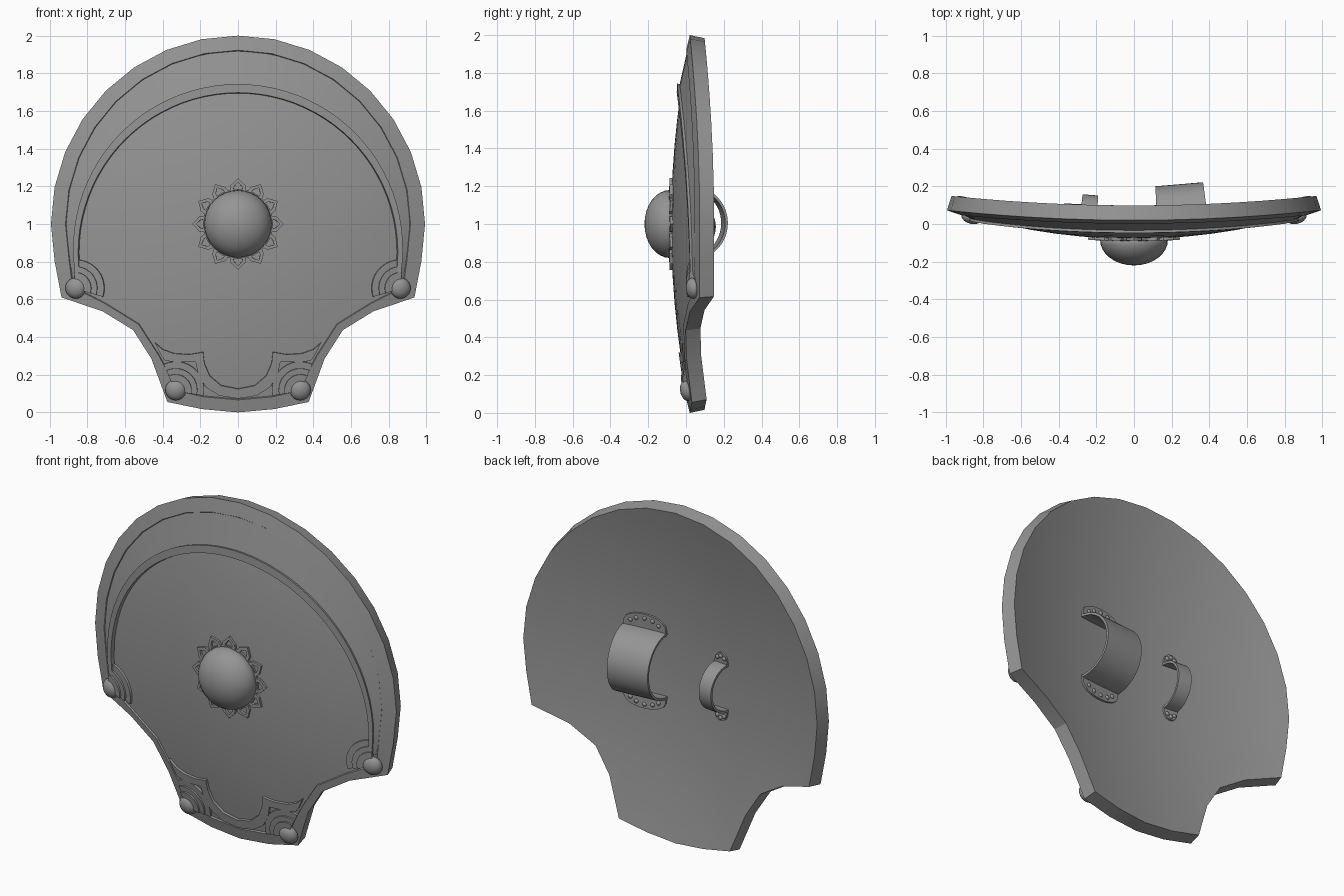
import bpy, bmesh
from math import sin, cos, radians, pi
from mathutils import Vector

if "Cube" in bpy.data.objects:
    bpy.data.objects.remove(bpy.data.objects["Cube"])

# Dark grey metal
metal = bpy.data.materials.new("dark_metal")
metal.diffuse_color = (0.3, 0.3, 0.3, 1)
metal.use_nodes = True
metal.node_tree.nodes["Principled BSDF"].inputs["Base Color"].default_value = metal.diffuse_color


def surf(x, z, h=0.0):
    """Point on the curved shield face, moved h along its normal (+h = backwards)."""
    n = Vector((-0.32 * x, 1, -0.21 * (z - 1))).normalized()
    return Vector((x, -0.085 + 0.16 * x * x + 0.105 * (z - 1) ** 2, z)) + n * h


def finish(name, bm, mirror=False, angle=30):
    bmesh.ops.recalc_face_normals(bm, faces=bm.faces)
    me = bpy.data.meshes.new(name)
    bm.to_mesh(me)
    bm.free()
    me.materials.append(metal)
    ob = bpy.data.objects.new(name, me)
    bpy.context.collection.objects.link(ob)
    if mirror:
        ob.modifiers.new("mirror", 'MIRROR')
    bpy.ops.object.select_all(action='DESELECT')
    ob.select_set(True)
    bpy.context.view_layer.objects.active = ob
    bpy.ops.object.shade_smooth_by_angle(angle=radians(angle))
    return ob


def tubes(name, items, mirror=False):
    """Each item is a set of equally long (x, z, h) polylines, wrapped into a closed bar."""
    bm = bmesh.new()
    for lines in items:
        rows = [[bm.verts.new(surf(*p)) for p in line] for line in lines]
        n = len(rows)
        for i in range(n):
            a, b = rows[i], rows[(i + 1) % n]
            for j in range(len(a) - 1):
                bm.faces.new((a[j], a[j + 1], b[j + 1], b[j]))
        bm.faces.new([r[0] for r in rows])
        bm.faces.new([r[-1] for r in rows][::-1])
    return finish(name, bm, mirror)


def at(pts, h):
    return [(x, z, h) for x, z in pts]


def band(a, b, top, base=0.01):
    """Raised strip between two (x, z) polylines."""
    return [at(a, base), at(a, top), at(b, top), at(b, base)]


def arc(cx, cz, r, a0, a1, n):
    return [(cx + r * cos(radians(a0 + (a1 - a0) * i / n)),
             cz + r * sin(radians(a0 + (a1 - a0) * i / n))) for i in range(n + 1)]


def studs(name, spots, r, depth, h, mirror=False, seg=16, inside=0.02):
    """Flattened balls on the shield surface; the buried half is kept shallow."""
    bm = bmesh.new()
    for x, z in spots:
        res = bmesh.ops.create_uvsphere(bm, u_segments=seg, v_segments=seg // 2, radius=1)
        q = (surf(x, z, 1) - surf(x, z)).to_track_quat('Z', 'Y')
        for v in res['verts']:
            d = v.co.z * (depth if v.co.z < 0 or depth < inside else inside)
            v.co = q @ Vector((v.co.x * r, v.co.y * r, d)) + surf(x, z, h)
    return finish(name, bm, mirror, 60)


# Shield body: polygonal outline, raised rim, dished back
half = [(0.993 * sin(k * pi / 16), 1 + cos(k * pi / 16)) for k in range(10)]
half += [(0.937, 0.61), (0.72, 0.537), (0.557, 0.437), (0.46, 0.285), (0.375, 0.055), (0.19, 0.017), (0, 0.0)]
widths = [0.082] * 10 + [0.085, 0.045, 0.045, 0.045, 0.085, 0.07, 0.07]
outline = half + [(-x, z) for x, z in half[-2:0:-1]]
widths += widths[-2:0:-1]
N = len(outline)


def inset(scale=1.0):
    out = []
    for i, (x, z) in enumerate(outline):
        p, q = outline[i - 1], outline[(i + 1) % N]
        t = (Vector(q) - Vector(p)).normalized()
        out.append((x + t.y * widths[i] * scale, z - t.x * widths[i] * scale))
    return out


def shrink(pts, s):
    return [(x * s, 1 + (z - 1) * s) for x, z in pts]


inner, back = inset(), 0.08
loops = [(shrink(inner, s), 0.006) for s in (0.15, 0.3, 0.45, 0.6, 0.75, 0.88)]
loops += [(inner, 0.006), (inset(0.95), -0.003), (outline, 0.0), (outline, back)]
loops += [(shrink(outline, s), back) for s in (0.92, 0.85, 0.7, 0.55, 0.4, 0.25, 0.12)]
bm = bmesh.new()
rings = [[bm.verts.new(surf(x, z, h)) for x, z in pts] for pts, h in loops]
for a, b in zip(rings, rings[1:]):
    for i in range(N):
        j = (i + 1) % N
        bm.faces.new((a[i], a[j], b[j], b[i]))
for ring, h in ((rings[0], 0.006), (rings[-1], back)):
    c = bm.verts.new(surf(0, 1, h))
    for i in range(N):
        bm.faces.new((ring[i], ring[(i + 1) % N], c))
finish("shield_body", bm, angle=25)

# Crescent ornament: outer field and raised inner border
n = 48
r_in = arc(0, 0.85, 0.845, -8, 188, n)
r_mid = arc(0, 0.87, 0.87, -9, 189, n)
r_out = arc(0, 1.0, 0.918, -18, 198, n)
tubes("crescent_field", [[at(r_mid, 0.01), at(r_mid, -0.006), at(r_out, 0.003), at(r_out, 0.01)]])
tubes("crescent_border", [[at(r_in, 0.01), at(r_in, -0.015), at(r_mid, -0.02), at(r_mid, 0.01)]])

# Lower frame with a central U-shaped dip
top_edge = [(0.44, 0.37), (0.40, 0.335), (0.34, 0.313), (0.26, 0.308), (0.185, 0.32),
            (0.178, 0.26), (0.15, 0.195), (0.09, 0.143), (0, 0.125)]
low_edge = [(0.405, 0.30), (0.385, 0.275), (0.33, 0.268), (0.26, 0.268), (0.225, 0.268),
            (0.21, 0.20), (0.17, 0.135), (0.10, 0.09), (0, 0.075)]
tubes("lower_frame", [band(top_edge, low_edge, -0.008)], True)

# Stepped fans and round studs at the four corners
fans = []
for cx, cz, a0, a1 in ((0.86, 0.66, 88, 198), (0.33, 0.12, 65, 192)):
    for r0, r1, top in ((0.03, 0.085, -0.024), (0.085, 0.115, -0.015), (0.115, 0.15, -0.006)):
        fans.append(band(arc(cx, cz, r0, a0, a1, 12), arc(cx, cz, r1, a0, a1, 12), top))
tubes("corner_fans", fans, True)
studs("corner_studs", [(0.86, 0.66), (0.33, 0.12)], 0.056, 0.036, -0.009, True, 20)

# Central boss with a ring of twelve petals
studs("boss", [(0, 1)], 0.18, 0.135, 0, seg=32)
tubes("boss_collar", [band(arc(0, 1, 0.15, 0, 360, 48), arc(0, 1, 0.186, 0, 360, 48), -0.005)])
polar = lambda pts, c: [(r * sin(radians(c + a)), 1 + r * cos(radians(c + a))) for r, a in pts]
petal_out = [(0.17, -15), (0.208, -11), (0.243, 0), (0.208, 11), (0.17, 15)]
petal_in = [(0.17, -9), (0.2, -6), (0.222, 0), (0.2, 6), (0.17, 9)]
tubes("boss_petals", [band(polar(petal_out, k * 30), polar(petal_in, k * 30), -0.008) for k in range(12)])


# Arm strap and hand grip on the back, with riveted tabs
def strap(name, x0, x1, zc, half_z, height, tab, rivets):
    t = 0.014
    angs = [pi * i / 24 for i in range(25)]
    out = [(zc + half_z * cos(a), back - 0.002 + height * sin(a) ** 0.9) for a in angs]
    inn = [(zc + (half_z - t) * cos(a), back - 0.002 + (height - t) * sin(a) ** 0.9) for a in angs]
    line = lambda x, prof: [(x, z, h) for z, h in prof]
    items = [[line(x0, out), line(x1, out), line(x1, inn), line(x0, inn)]]
    xc, w = (x0 + x1) / 2, (x1 - x0) / 2
    spots = []
    for s in (1, -1):
        base = zc + s * (half_z - t)
        rim = [(xc + w * cos(pi * i / 12), base + s * tab * sin(pi * i / 12) ** 0.6) for i in range(13)]
        flat = [(x, base) for x, z in rim]
        items.append(band(rim, flat, back + 0.012, back - 0.012))
        for i in range(rivets):
            a = pi * (i + 1) / (rivets + 1)
            spots.append((xc + 0.75 * w * cos(a), base + s * tab * (0.2 + 0.55 * sin(a))))
    tubes(name, items)
    studs(name + "_rivets", spots, 0.013, 0.01, back + 0.012, seg=10)


strap("arm_strap", 0.125, 0.403, 1.005, 0.2, 0.205, 0.1, 5)
strap("hand_grip", -0.295, -0.205, 0.985, 0.145, 0.152, 0.075, 3)
